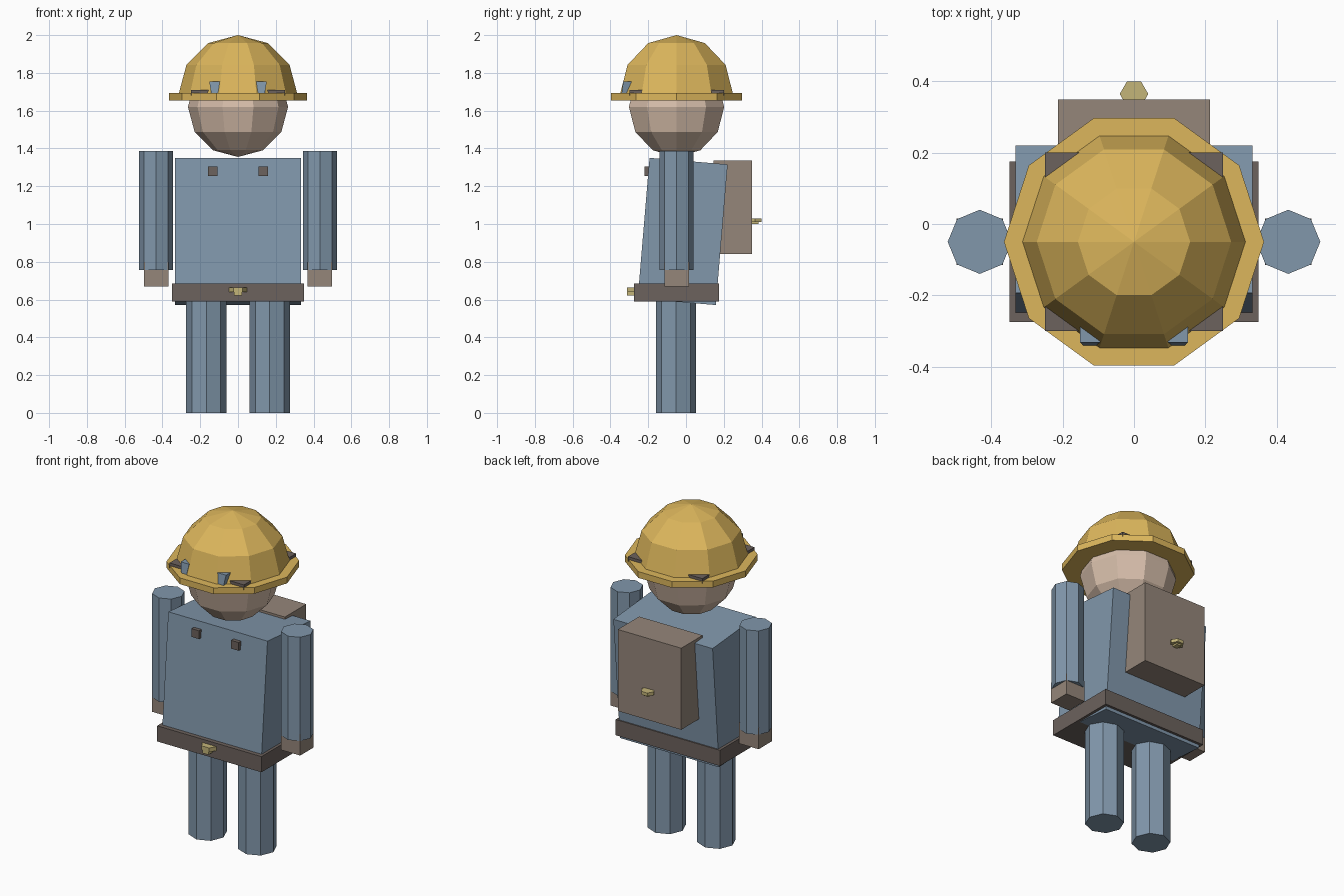
import bpy, bmesh, math
from mathutils import Matrix

if "Cube" in bpy.data.objects:
    bpy.data.objects.remove(bpy.data.objects["Cube"])


def material(name, rgb):
    m = bpy.data.materials.new(name)
    m.diffuse_color = (*rgb, 1)
    m.use_nodes = True
    m.node_tree.nodes["Principled BSDF"].inputs["Base Color"].default_value = m.diffuse_color
    return m


BLUE = material("work_blue", (0.22, 0.31, 0.41))
YELLOW = material("helmet_yellow", (0.72, 0.47, 0.107))
SKIN = material("skin", (0.67, 0.51, 0.40))
BROWN = material("pack_brown", (0.30, 0.24, 0.195))
DARK = material("dark_leather", (0.15, 0.122, 0.109))
BRASS = material("brass", (0.55, 0.46, 0.19))


def finish(name, bm, mat):
    bmesh.ops.recalc_face_normals(bm, faces=bm.faces)
    me = bpy.data.meshes.new(name)
    bm.to_mesh(me)
    bm.free()
    me.materials.append(mat)
    ob = bpy.data.objects.new(name, me)
    bpy.context.collection.objects.link(ob)
    return ob


def box(name, mat, x, y, z, tilt=0):
    """Box from (min, max) ranges, tilted about its own x axis."""
    bm = bmesh.new()
    size = [r[1] - r[0] for r in (x, y, z)]
    centre = [(r[0] + r[1]) / 2 for r in (x, y, z)]
    bmesh.ops.create_cube(bm, size=1, matrix=Matrix.Translation(centre)
                          @ Matrix.Rotation(tilt, 4, 'X') @ Matrix.Diagonal((*size, 1)))
    return finish(name, bm, mat)


def lathe(name, mat, sides, profile, x=0, y=0):
    """Faceted solid from (radius, z) points, with a corner on the x axis."""
    bm = bmesh.new()
    rings = []
    for r, z in profile:
        if r < 1e-5:
            rings.append([bm.verts.new((x, y, z))])
        else:
            angles = [2 * math.pi * i / sides for i in range(sides)]
            rings.append([bm.verts.new((x + r * math.cos(a), y + r * math.sin(a), z))
                          for a in angles])
    for a, b in zip(rings, rings[1:]):
        for i in range(sides):
            quad = [a[i % len(a)], a[(i + 1) % sides % len(a)],
                    b[(i + 1) % sides % len(b)], b[i % len(b)]]
            bm.faces.new(list(dict.fromkeys(quad)))
    for ring in (rings[0], rings[-1]):
        if len(ring) > 1:
            bm.faces.new(ring)
    return finish(name, bm, mat)


def arc(radius, centre, start, end):
    """Sphere profile in 30 degree steps, 0 at the top."""
    return [(radius * math.sin(math.radians(d)), centre + radius * math.cos(math.radians(d)))
            for d in range(start, end + 1, 30)]


# Body leaning back, with belt and backpack
box("torso", BLUE, (-0.333, 0.333), (-0.225, 0.19), (0.587, 1.334), math.radians(-4.8))
box("belt", DARK, (-0.35, 0.35), (-0.275, 0.175), (0.59, 0.685))
box("backpack", BROWN, (-0.213, 0.213), (0.145, 0.35), (0.84, 1.335))

# Brass fastenings
lathe("belt_buckle", BRASS, 6, [(0.05, 0.64), (0.05, 0.665)], 0, -0.27)
box("belt_buckle_tongue", BRASS, (-0.02, 0.02), (-0.312, -0.26), (0.622, 0.655))
lathe("pack_clasp", BRASS, 6, [(0.04, 1.01), (0.04, 1.03)], 0, 0.365)
box("pack_clasp_tongue", BRASS, (-0.016, 0.016), (0.34, 0.385), (1.0, 1.02))

# Head and helmet
lathe("head", SKIN, 10, arc(0.265, 1.62, 0, 180), 0, -0.05)
lathe("helmet_dome", YELLOW, 10, arc(0.315, 1.685, 0, 90), 0, -0.05)
lathe("helmet_brim", YELLOW, 10, [(0.365, 1.655), (0.365, 1.693)], 0, -0.05)
box("helmet_band", DARK, (-0.25, 0.25), (-0.30, 0.20), (1.68, 1.71))

for side, s in (("left", -1), ("right", 1)):
    # Limbs
    lathe(side + "_arm", BLUE, 8, [(0.09, 0.757), (0.09, 1.387)], s * 0.433, -0.05)
    box(side + "_hand", BROWN, (s * 0.433 - 0.065, s * 0.433 + 0.065),
        (-0.115, 0.015), (0.67, 0.80))
    lathe(side + "_leg", BLUE, 8, [(0.107, 0), (0.107, 0.62)], s * 0.167, -0.053)
    # Chest tabs
    box(side + "_chest_tab", DARK, (s * 0.133 - 0.025, s * 0.133 + 0.025),
        (-0.22, -0.17), (1.255, 1.305))
    # Tapered lens peeking out of the helmet
    lens = box(side + "_lens", BLUE, (s * 0.124 - 0.028, s * 0.124 + 0.028),
               (-0.332, -0.25), (1.685, 1.755))
    for v in lens.data.vertices:
        if v.co.z < 1.7:
            v.co.x = s * 0.124 + (v.co.x - s * 0.124) * 0.6
            if v.co.y < -0.3:
                v.co.y = -0.342
